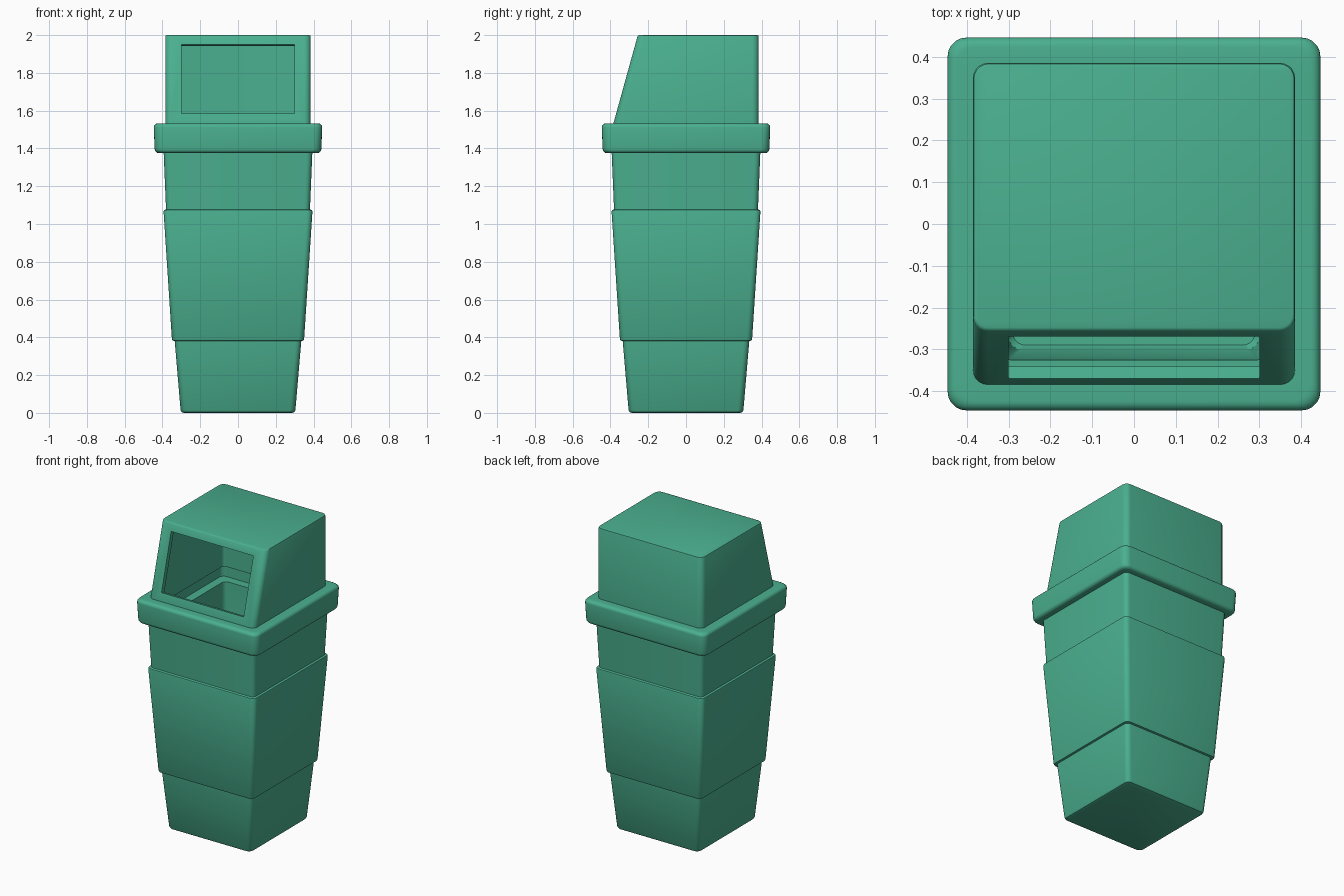
import bpy, bmesh, math

if "Cube" in bpy.data.objects:
    bpy.data.objects.remove(bpy.data.objects["Cube"])

green = bpy.data.materials.new("green_plastic")
green.diffuse_color = (0.069, 0.434, 0.275, 1)
green.use_nodes = True
green.node_tree.nodes["Principled BSDF"].inputs["Base Color"].default_value = green.diffuse_color


def ring(bm, hx, y0, y1, z, r, n=5):
    """Rounded rectangle of vertices at height z."""
    verts = []
    corners = [(hx - r, y1 - r), (-hx + r, y1 - r), (-hx + r, y0 + r), (hx - r, y0 + r)]
    for i, (cx, cy) in enumerate(corners):
        for k in range(n + 1):
            a = math.pi / 2 * (i + k / n)
            verts.append(bm.verts.new((cx + r * math.cos(a), cy + r * math.sin(a), z)))
    return verts


def loft(name, sections, closed=False):
    """Skin rounded rectangles (hx, y0, y1, z, r); cap the ends or close the loop."""
    bm = bmesh.new()
    rings = [ring(bm, *s) for s in sections]
    pairs = list(zip(rings, rings[1:]))
    if closed:
        pairs.append((rings[-1], rings[0]))
    for a, b in pairs:
        for i in range(len(a)):
            j = (i + 1) % len(a)
            bm.faces.new((a[i], a[j], b[j], b[i]))
    if not closed:
        bm.faces.new(rings[0])
        bm.faces.new(rings[-1])
    bmesh.ops.recalc_face_normals(bm, faces=bm.faces)
    mesh = bpy.data.meshes.new(name)
    bm.to_mesh(mesh)
    bm.free()
    obj = bpy.data.objects.new(name, mesh)
    obj.data.materials.append(green)
    bpy.context.collection.objects.link(obj)
    return obj


def square(h, z, r=0.03):
    return (h, -h, h, z, r)


# Tapered bin body with two stepped bands and a hollow inside
outer = [(0.288, 0), (0.298, 0.004), (0.304, 0.015), (0.335, 0.38), (0.347, 0.383),
         (0.350, 0.39), (0.394, 1.065), (0.392, 1.073), (0.381, 1.078), (0.394, 1.39)]
inner = [(0.325, 1.39), (0.300, 0.075), (0.290, 0.06)]
body = loft("bin_body", [square(h, z) for h, z in outer + inner])

# Thick rounded collar
collar_profile = [(0.382, 1.375)]
f = 0.022
for cx, cz, start in ((0.441 - f, 1.375 + f, -90), (0.446 - f, 1.533 - f, 0)):
    for k in range(6):
        a = math.radians(start + 18 * k)
        collar_profile.append((cx + f * math.cos(a), cz + f * math.sin(a)))
collar_profile.append((0.382, 1.533))
collar = loft("collar", [square(h, z, 0.045 if h > 0.39 else 0.03)
                         for h, z in collar_profile], closed=True)


# Hood with sloping front, open underneath
def front(z):
    return -0.385 + max(0, z - 1.53) * 0.13 / 0.47


H, T = 0.385, 0.03
hood_sections = [(H - T, -H + T, H - T, 1.47, 0.02), (H, -H, H, 1.47, 0.035)]
hood_sections += [(H, front(z), H, z, 0.035) for z in (1.53, 1.993)]
hood_sections += [(H - 0.002, front(2) + 0.002, H - 0.002, 1.998, 0.035),
                  (H - 0.007, front(2) + 0.007, H - 0.007, 2.0, 0.03)]
hood = loft("hood", hood_sections[1:] + [])
bpy.data.objects.remove(hood)
inside = [(H - T, front(z) + T * 1.037, H - T, z, 0.02) for z in (1.97, 1.53)]
# The skin runs from the inner ceiling down, around the lip and up to the roof
hood = loft("hood", inside + hood_sections)

# Opening cut square to the sloping front
tilt = -math.atan2(0.13, 0.47)
mid = (1.585 + 1.95) / 2
bpy.ops.mesh.primitive_cube_add(size=1, location=(0, front(mid), mid), rotation=(tilt, 0, 0))
cutter = bpy.context.object
cutter.name = "opening_cutter"
cutter.scale = (0.6, 0.16, 0.365 / math.cos(tilt))
cutter.hide_render = True
cut = hood.modifiers.new("opening", 'BOOLEAN')
cut.operation = 'DIFFERENCE'
cut.solver = 'EXACT'
cut.object = cutter
bpy.ops.object.select_all(action='DESELECT')
bpy.context.view_layer.objects.active = hood
hood.select_set(True)
bpy.ops.object.modifier_apply(modifier="opening")
bpy.data.objects.remove(cutter)

# Smooth the rounded corners, keep the steps crisp
for obj in (body, collar, hood):
    bpy.ops.object.select_all(action='DESELECT')
    bpy.context.view_layer.objects.active = obj
    obj.select_set(True)
    bpy.ops.object.shade_smooth_by_angle(angle=math.radians(35))
